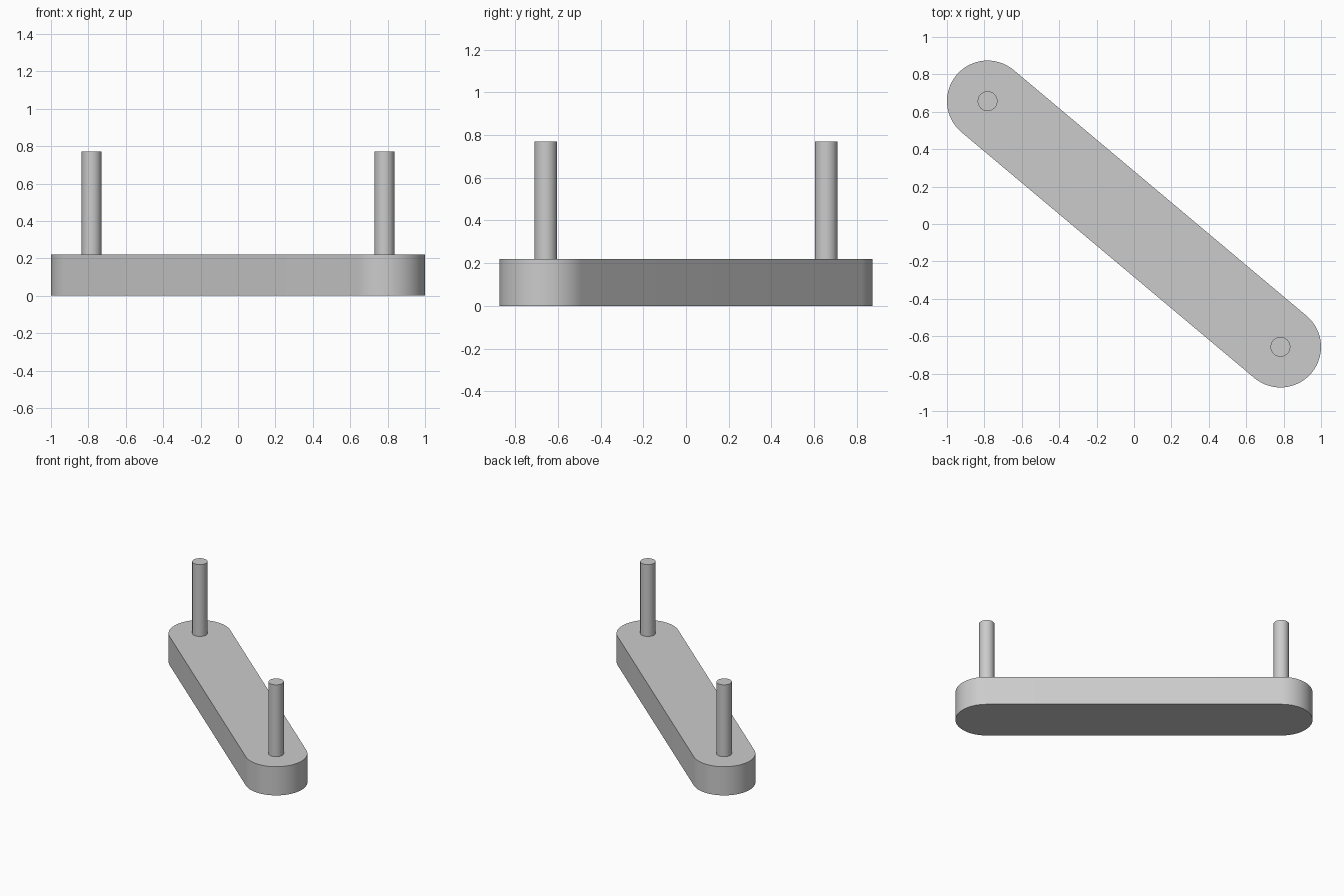
import bpy
import bmesh
from math import atan2, cos, sin, pi, radians
from mathutils import Vector

cube = bpy.data.objects.get("Cube")
if cube:
    bpy.data.objects.remove(cube, do_unlink=True)

PIN = Vector((0.783, -0.657))   # centre of one rounded end; the other is opposite
END_RADIUS = 0.217
BAR_TOP = 0.22
PIN_RADIUS = 0.053
PIN_TOP = 0.77
SEGMENTS = 32

grey = bpy.data.materials.new("light grey")
grey.use_nodes = True
colour = (0.6, 0.6, 0.6, 1)
grey.diffuse_color = colour
grey.node_tree.nodes["Principled BSDF"].inputs["Base Color"].default_value = colour


def arc(centre, radius, start, sweep, steps):
    return [(centre.x + radius * cos(start + sweep * i / steps),
             centre.y + radius * sin(start + sweep * i / steps))
            for i in range(steps + 1)]


def extrude_outline(name, outline, bottom, top):
    bm = bmesh.new()
    base = bm.faces.new([bm.verts.new((x, y, bottom)) for x, y in outline])
    result = bmesh.ops.extrude_face_region(bm, geom=[base], use_keep_orig=True)
    verts = [v for v in result["geom"] if isinstance(v, bmesh.types.BMVert)]
    bmesh.ops.translate(bm, verts=verts, vec=(0, 0, top - bottom))
    bmesh.ops.recalc_face_normals(bm, faces=bm.faces)
    mesh = bpy.data.meshes.new(name)
    bm.to_mesh(mesh)
    bm.free()
    mesh.materials.append(grey)
    obj = bpy.data.objects.new(name, mesh)
    bpy.context.collection.objects.link(obj)
    bpy.ops.object.select_all(action="DESELECT")
    obj.select_set(True)
    bpy.context.view_layer.objects.active = obj
    bpy.ops.object.shade_smooth_by_angle(angle=radians(30))
    return obj


# Bar with two half-round ends, lying diagonally
heading = atan2(PIN.y, PIN.x)
outline = (arc(PIN, END_RADIUS, heading - pi / 2, pi, SEGMENTS)
           + arc(-PIN, END_RADIUS, heading + pi / 2, pi, SEGMENTS))
extrude_outline("link_bar", outline, 0, BAR_TOP)

# Upright pin at each end
for name, centre in (("front_pin", PIN), ("back_pin", -PIN)):
    circle = arc(centre, PIN_RADIUS, 0, 2 * pi, SEGMENTS)[:-1]
    extrude_outline(name, circle, BAR_TOP, PIN_TOP)
